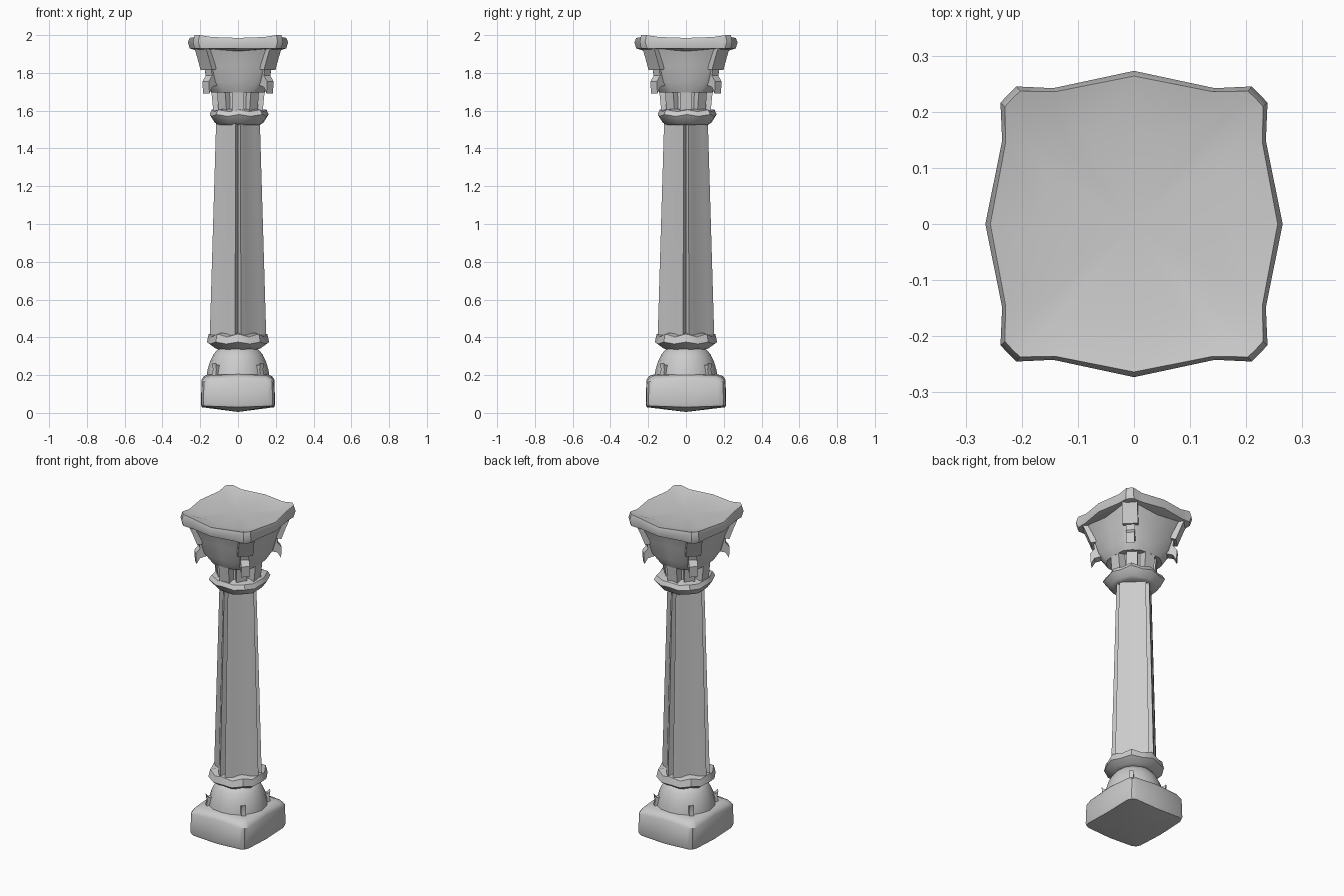
import bpy, bmesh, math
from mathutils import Matrix, Vector

cube = bpy.data.objects.get("Cube")
if cube:
    bpy.data.objects.remove(cube, do_unlink=True)

stone = bpy.data.materials.new("grey stone")
stone.use_nodes = True
GREY = (0.6, 0.6, 0.6, 1)
stone.diffuse_color = GREY
stone.node_tree.nodes["Principled BSDF"].inputs["Base Color"].default_value = GREY


def finish(name, bm, angle=35):
    bmesh.ops.recalc_face_normals(bm, faces=bm.faces)
    mesh = bpy.data.meshes.new(name)
    bm.to_mesh(mesh)
    bm.free()
    mesh.materials.append(stone)
    ob = bpy.data.objects.new(name, mesh)
    bpy.context.collection.objects.link(ob)
    bpy.ops.object.select_all(action='DESELECT')
    ob.select_set(True)
    bpy.context.view_layer.objects.active = ob
    bpy.ops.object.shade_smooth_by_angle(angle=math.radians(angle))
    return ob


def full_ring(octant):
    """Mirror points running from the x axis to the diagonal into a closed ring."""
    quarter = list(octant)
    quarter += [(y, x, z) for x, y, z in reversed(octant) if x != y and y != 0]
    return [Matrix.Rotation(k * math.pi / 2, 3, 'Z') @ Vector(p)
            for k in range(4) for p in quarter]


def loft(name, octants, low, high, y_scale=1.0, angle=35):
    """Skin stacked rings and close both ends on a centre point."""
    bm = bmesh.new()
    rings = [[bm.verts.new((p.x, p.y * y_scale, p.z)) for p in full_ring(o)]
             for o in octants]
    n = len(rings[0])
    for a, b in zip(rings, rings[1:]):
        for i in range(n):
            j = (i + 1) % n
            bm.faces.new((a[i], a[j], b[j], b[i]))
    for ring, z in ((rings[0], low), (rings[-1], high)):
        tip = bm.verts.new((0, 0, z))
        for i in range(n):
            bm.faces.new((ring[i], ring[(i + 1) % n], tip))
    return finish(name, bm, angle)


def flat(z, *pts):
    return [(x, y, z) for x, y in pts]


def round_octant(r, z, wave=0.0, pinch=1.0, diagonal=1.0):
    """Sixteen-sided ring whose in-between corners may dip and pull inward."""
    a = math.pi / 8
    d = r * diagonal * math.sqrt(0.5)
    return [(r, 0, z + wave), (r * pinch * math.cos(a), r * pinch * math.sin(a), z - wave),
            (d, d, z + wave)]


def radial_strips(name, profile, half, start):
    """Four copies of an outward profile (distance, height), extruded sideways."""
    bm = bmesh.new()
    for k in range(4):
        rot = Matrix.Rotation(start + k * math.pi / 2, 3, 'Z')
        sides = [[bm.verts.new(rot @ Vector((d, s, z))) for d, z in profile]
                 for s in (-half, half)]
        bm.faces.new(sides[0])
        bm.faces.new(sides[1])
        for i in range(len(profile)):
            j = (i + 1) % len(profile)
            bm.faces.new((sides[0][i], sides[0][j], sides[1][j], sides[1][i]))
    return finish(name, bm)


DIAGONAL = math.pi / 4

# Base block with chamfered corners, sloped top and shallow pointed underside
def block(s, mid_z, corner_z):
    return [(.196 * s, 0, mid_z), (.194 * s, .158 * s, corner_z), (.183 * s, .183 * s, corner_z)]

loft("base_block", [block(.98, .03, .036), block(1.0, .045, .05),
                    block(.985, .175, .165), block(.92, .195, .185), block(.78, .205, .2)],
     .005, .21, y_scale=1.085)

# Rounded cushion above the block, with a small spur at each corner
loft("base_cushion", [round_octant(r, z) for r, z in
                      ((.167, .19), (.162, .225), (.149, .27), (.13, .31), (.1, .345))],
     .19, .35, angle=50)
radial_strips("base_spurs", [(.12, .19), (.182, .19), (.175, .23), (.18, .265),
                             (.165, .25), (.13, .26)], .013, DIAGONAL)

# Wavy collar under the shaft
loft("lower_collar", [round_octant(.1, .335), round_octant(.128, .345, .004),
                      round_octant(.165, .37, .005, .98, 1.01),
                      round_octant(.155, .41, .008, .97, 1.01),
                      round_octant(.12, .42, .004)], .335, .42)

# Tapered shaft: narrow grooves on the axes, shallow flutes on the diagonals
def shaft(z, s):
    return flat(z, (.118 * s, 0), (.15 * s, .016 * s), (.119 * s, .048 * s), (.079 * s, .079 * s))

loft("shaft", [shaft(.39, 1.0), shaft(1.55, .77)], .39, 1.55, angle=15)

# Wavy collar on top of the shaft, sitting slightly off centre
upper_collar = loft("upper_collar",
                    [round_octant(.11, 1.525), round_octant(.13, 1.535, .003, 1, 1.05),
                     round_octant(.156, 1.575, .005, 1, 1.11),
                     round_octant(.145, 1.6, .005, .98, 1.09),
                     round_octant(.1, 1.61)], 1.525, 1.61)
upper_collar.location = (.006, .006, 0)

# Neck of the capital with upright leaf stems
loft("capital_neck", [round_octant(.095, 1.59), round_octant(.1, 1.75)], 1.59, 1.75)
radial_strips("face_stems", [(.08, 1.59), (.13, 1.59), (.143, 1.72), (.08, 1.72)], .033, 0)
radial_strips("corner_stems", [(.08, 1.59), (.115, 1.59), (.13, 1.73), (.08, 1.73)],
              .03, DIAGONAL)

# Flaring bell of the capital, squared out towards the corner leaves
loft("capital_bell", [flat(1.695, (.142, 0), (.137, .07), (.108, .108)),
                      flat(1.75, (.165, 0), (.165, .1), (.141, .141)),
                      flat(1.84, (.178, 0), (.18, .125), (.16, .16)),
                      flat(1.935, (.21, 0), (.212, .155), (.195, .195))], 1.72, 1.935)

# Corner leaves: a broad upper leaf and a slim curled lower leaf
radial_strips("upper_corner_leaves", [(.15, 1.935), (.285, 1.935), (.262, 1.88), (.237, 1.815),
                                      (.2, 1.82), (.15, 1.86)], .043, DIAGONAL)
radial_strips("lower_corner_leaves", [(.13, 1.83), (.226, 1.83), (.218, 1.785), (.242, 1.755),
                                      (.238, 1.69), (.218, 1.725), (.18, 1.735), (.13, 1.71)],
              .024, DIAGONAL)

# Abacus slab: pointed sides, raised chamfered corners, dished top
loft("abacus", [[(.21, 0, 1.915), (.2, .13, 1.925), (.215, .185, 1.925), (.2, .2, 1.925)],
                [(.256, 0, 1.93), (.232, .14, 1.93), (.231, .2, 1.93), (.218, .218, 1.93)],
                [(.265, 0, 1.962), (.235, .144, 1.967), (.238, .21, 1.965), (.224, .224, 1.965)],
                [(.256, 0, 1.985), (.229, .14, 1.99), (.23, .203, 2.0), (.217, .217, 2.0)],
                [(.165, 0, 1.97), (.157, .09, 1.969), (.152, .13, 1.968), (.142, .142, 1.968)]],
     1.92, 1.972, y_scale=1.03)
